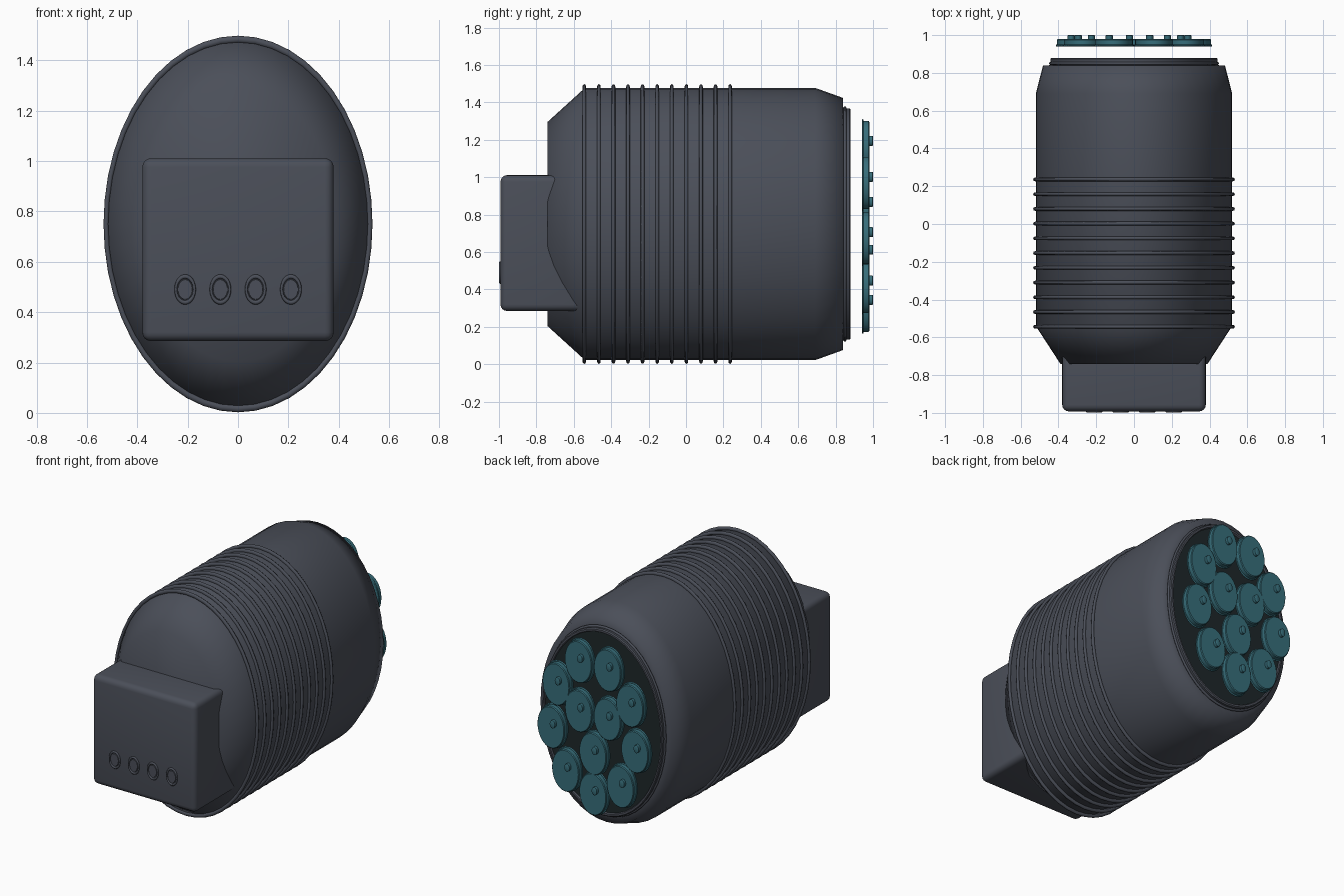
import bpy, bmesh, math

if "Cube" in bpy.data.objects:
    bpy.data.objects.remove(bpy.data.objects["Cube"])

CZ, STRETCH = 0.75, 1.4   # axis height and vertical stretch of every round part


def material(name, rgb):
    m = bpy.data.materials.new(name)
    m.diffuse_color = (*rgb, 1)
    m.use_nodes = True
    m.node_tree.nodes["Principled BSDF"].inputs["Base Color"].default_value = m.diffuse_color
    return m


GREY = material("slate grey", (0.070, 0.078, 0.100))
TEAL = material("teal", (0.038, 0.155, 0.195))
DARK = material("dark green black", (0.013, 0.020, 0.022))


def lathe(name, profile, mat, x=0, z=CZ, segs=48, closed=False, angle=35):
    """Spin (radius, y) points round the y axis into an oval part."""
    bm = bmesh.new()
    rows = []
    for r, y in profile:
        n = 1 if r == 0 else segs
        rows.append([bm.verts.new((r * math.cos(2 * math.pi * i / segs), y,
                                   STRETCH * r * math.sin(2 * math.pi * i / segs)))
                     for i in range(n)])
    pairs = list(zip(rows, rows[1:]))
    if closed:
        pairs.append((rows[-1], rows[0]))
    for a, b in pairs:
        for i in range(segs):
            j = (i + 1) % segs
            if len(a) == 1:
                bm.faces.new((a[0], b[j], b[i]))
            elif len(b) == 1:
                bm.faces.new((a[i], a[j], b[0]))
            else:
                bm.faces.new((a[i], a[j], b[j], b[i]))
    bmesh.ops.recalc_face_normals(bm, faces=bm.faces)
    return finish(name, bm, mat, (x, 0, z), angle)


def finish(name, bm, mat, loc, angle):
    me = bpy.data.meshes.new(name)
    bm.to_mesh(me)
    bm.free()
    me.materials.append(mat)
    ob = bpy.data.objects.new(name, me)
    bpy.context.collection.objects.link(ob)
    ob.location = loc
    bpy.ops.object.select_all(action='DESELECT')
    ob.select_set(True)
    bpy.context.view_layer.objects.active = ob
    bpy.ops.object.shade_smooth_by_angle(angle=math.radians(angle))
    return ob


def ring(name, major, minor, y, mat, x=0, z=CZ, segs=48, sides=8):
    pts = [(major + minor * math.cos(2 * math.pi * k / sides),
            y + minor * math.sin(2 * math.pi * k / sides)) for k in range(sides)]
    return lathe(name, pts, mat, x, z, segs, True, 80)


# Oval barrel with tapered ends, softly shaded
lathe("body", [(0, -0.74), (0.39, -0.74), (0.52, -0.54), (0.52, 0.69),
               (0.482, 0.838), (0.43, 0.842), (0, 0.842)], GREY, angle=75)

# Ribs round the front half
for i in range(11):
    ring(f"rib_{i + 1}", 0.524, 0.010, -0.544 + 0.078 * i, GREY)

# Rear collar and dark back plate
ring("collar_ring", 0.442, 0.008, 0.850, GREY)
lathe("collar", [(0.425, 0.84), (0.44, 0.84), (0.442, 0.874), (0.437, 0.88),
                 (0.428, 0.88), (0.425, 0.874)], GREY, closed=True)
lathe("back_plate", [(0, 0.84), (0.426, 0.84), (0.426, 0.868), (0, 0.868)], DARK)

# Rear discs: inner ring of three, outer ring of nine, each with a small pin
spots = [(r, 2 * math.pi * i / n) for r, n in ((0.122, 3), (0.313, 9)) for i in range(n)]
for i, (r, a) in enumerate(spots):
    x, z = r * math.sin(a), CZ - STRETCH * r * math.cos(a)
    lathe(f"disc_{i + 1}", [(0, 0.945), (0.1, 0.945), (0.1, 0.975), (0.096, 0.98),
                            (0, 0.98)], TEAL, x, z, 32)
    ring(f"disc_rim_{i + 1}", 0.101, 0.005, 0.945, TEAL, x, z, 32, 6)
    lathe(f"pin_{i + 1}", [(0, 0.975), (0.019, 0.975), (0.019, 0.998), (0.016, 1.0),
                           (0, 1.0)], TEAL, x - 0.024, z + 0.033, 16)

# Rounded control box on the front
bm = bmesh.new()
bmesh.ops.create_cube(bm, size=1)
bmesh.ops.scale(bm, vec=(0.76, 0.472, 0.726), verts=bm.verts)
bmesh.ops.bevel(bm, geom=bm.edges[:], offset=0.035, segments=4, profile=0.5, affect='EDGES')
finish("control_box", bm, GREY, (0, -0.756, 0.648), 35)

# Row of four buttons
for i in range(4):
    x = -0.21 + 0.14 * i
    ring(f"button_ring_{i + 1}", 0.037, 0.006, -0.994, GREY, x, 0.49, 24, 6)
    lathe(f"button_{i + 1}", [(0, -0.996), (0.028, -0.996), (0.031, -0.985),
                              (0, -0.985)], GREY, x, 0.49, 24)
